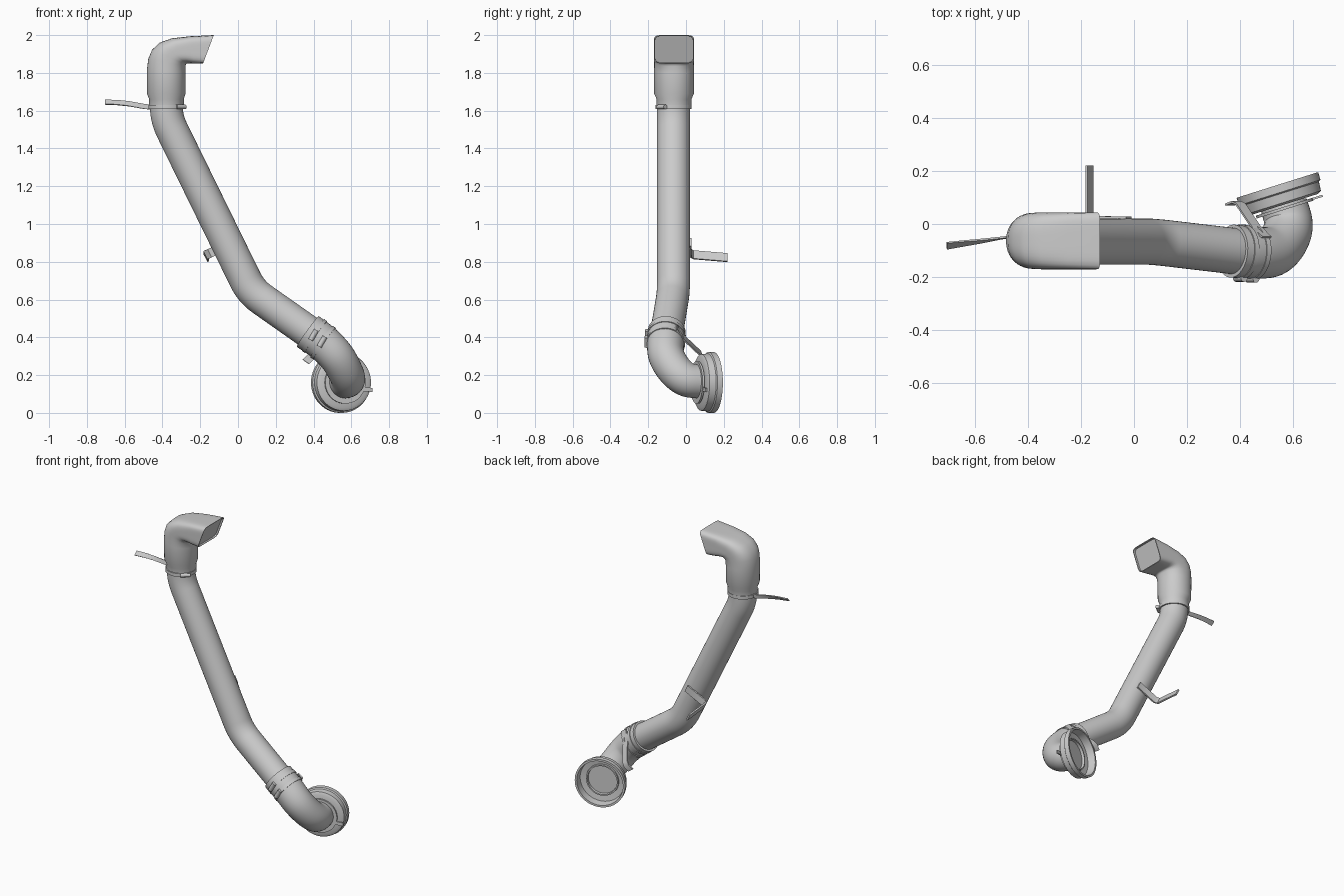
import bpy, math
from mathutils import Vector as V

if "Cube" in bpy.data.objects:
    bpy.data.objects.remove(bpy.data.objects["Cube"])


def make(name, rings, caps=True, angle=35):
    """Skin a list of closed rings (equal point counts) into a mesh."""
    n = len(rings[0])
    verts = [tuple(p) for r in rings for p in r]
    faces = [(i * n + j, i * n + (j + 1) % n, (i + 1) * n + (j + 1) % n, (i + 1) * n + j)
             for i in range(len(rings) - 1) for j in range(n)]
    if caps:
        faces += [tuple(range(n))[::-1], tuple((len(rings) - 1) * n + j for j in range(n))]
    me = bpy.data.meshes.new(name)
    me.from_pydata(verts, [], faces)
    ob = bpy.data.objects.new(name, me)
    bpy.context.collection.objects.link(ob)
    bpy.ops.object.select_all(action='DESELECT')
    bpy.context.view_layer.objects.active = ob
    ob.select_set(True)
    bpy.ops.object.mode_set(mode='EDIT')
    bpy.ops.mesh.select_all(action='SELECT')
    bpy.ops.mesh.normals_make_consistent(inside=False)
    bpy.ops.object.mode_set(mode='OBJECT')
    bpy.ops.object.shade_smooth_by_angle(angle=math.radians(angle))
    return ob


def tube(name, path, radii, seg=40):
    """Sweep a circle along a path, one radius per point or one for all."""
    path = [V(p) for p in path]
    if not isinstance(radii, (list, tuple)):
        radii = [radii] * len(path)
    up, rings = V((0.1, 1, 0.15)), []
    for i, p in enumerate(path):
        t = (path[min(i + 1, len(path) - 1)] - path[max(i - 1, 0)]).normalized()
        up = (up - t * up.dot(t)).normalized()
        side = t.cross(up)
        rings.append([p + radii[i] * (up * math.cos(a) + side * math.sin(a))
                      for a in (2 * math.pi * k / seg for k in range(seg))])
    return make(name, rings)


def fillet(pts, d, steps=7):
    """Round the inner corners of a polyline."""
    pts = [V(p) for p in pts]
    out = [pts[0]]
    for a, b, c in zip(pts, pts[1:], pts[2:]):
        s, e = b + (a - b).normalized() * d, b + (c - b).normalized() * d
        for k in range(steps + 1):
            t = k / steps
            out.append(s * (1 - t) ** 2 + b * 2 * t * (1 - t) + e * t * t)
    return out + [pts[-1]]


def spline(pts, steps=6):
    """Catmull-Rom curve through the points."""
    P = [V(p) for p in pts]
    P = [P[0] * 2 - P[1]] + P + [P[-1] * 2 - P[-2]]
    out = []
    for a, b, c, d in zip(P, P[1:], P[2:], P[3:]):
        for k in range(steps):
            t = k / steps
            out.append(0.5 * (2 * b + (c - a) * t + (2 * a - 5 * b + 4 * c - d) * t * t
                              + (3 * b - a - 3 * c + d) * t ** 3))
    return out + [P[-2]]


def revolve(name, origin, axis, profile, seg=56):
    """Turn (radius, offset) pairs around an axis."""
    o, n = V(origin), V(axis).normalized()
    u = n.cross(V((0, 0, 1))).normalized()
    w = n.cross(u)
    return make(name, [[o + n * d + r * (u * math.cos(a) + w * math.sin(a))
                        for a in (2 * math.pi * k / seg for k in range(seg))]
                       for r, d in profile])


def strap(name, path, widths, thick=0.008):
    """Flat bent strip; widths are full width vectors per point."""
    path, rings = [V(p) for p in path], []
    for i, p in enumerate(path):
        w = V(widths[i] if isinstance(widths, list) else widths)
        t = path[min(i + 1, len(path) - 1)] - path[max(i - 1, 0)]
        h = t.cross(w).normalized() * thick / 2
        w = w / 2
        rings.append([p + w + h, p + w - h, p - w - h, p - w + h])
    return make(name, rings)


def band(name, centre, axis, r, width):
    n = V(axis).normalized() * width / 2
    return tube(name, [V(centre) - n, V(centre) + n], r)


def screw(name, centre, axis, length, r=0.012):
    n = V(axis).normalized() * length / 2
    return tube(name, [V(centre) - n, V(centre) + n], r, 14)


# main pipe
Y = -0.066
tube("main_pipe", fillet([(-0.38, Y, 1.75), (-0.38, Y, 1.56), (0.07, Y, 0.642),
                          (0.40, -0.105, 0.41)], 0.07), 0.087)

# lower elbow
bend = spline([(0.37, -0.102, 0.431), (0.45, -0.108, 0.372), (0.52, -0.103, 0.30),
               (0.565, -0.058, 0.225), (0.582, 0.0, 0.178), (0.565, 0.07, 0.165)])
tube("lower_elbow", bend, [0.1 - 0.011 * i / (len(bend) - 1) for i in range(len(bend))])

# round inlet cup at the bottom, open to the back
n = V((-0.30, 0.953, 0))
cup = V((0.54, 0.147, 0.161))
revolve("inlet_cup", cup, n, [
    (0.085, -0.078), (0.135, -0.078), (0.15, -0.07), (0.153, -0.035), (0.161, -0.03),
    (0.161, 0), (0.148, 0), (0.142, -0.05), (0.105, -0.055), (0.103, -0.045),
    (0.095, -0.045), (0.093, -0.062)])
revolve("cup_clamp", cup, n, [(0.085, -0.097), (0.112, -0.097), (0.112, -0.086), (0.085, -0.086)])
u = V((0.953, 0.30, 0))
strap("cup_clamp_tab", [cup - n * 0.09 + u * 0.10 + V((0, 0, -0.035)),
                        cup - n * 0.09 + u * 0.15 + V((0, 0, -0.04))], (0, 0, 0.022))

# intake head: circle at the neck lofting into a rounded box mouth
# (inner x, z, outer x, z, half width, roundness power)
stations = [
    (-0.287, 1.61, -0.470, 1.61, 0.092, 2), (-0.287, 1.66, -0.470, 1.66, 0.092, 2),
    (-0.278, 1.69, -0.482, 1.69, 0.105, 2), (-0.278, 1.80, -0.482, 1.82, 0.105, 2.1),
    (-0.278, 1.835, -0.475, 1.875, 0.105, 2.3), (-0.276, 1.845, -0.455, 1.922, 0.106, 2.6),
    (-0.272, 1.849, -0.415, 1.96, 0.107, 3.0), (-0.260, 1.85, -0.35, 1.983, 0.107, 3.7),
    (-0.230, 1.85, -0.25, 1.994, 0.107, 5.5), (-0.185, 1.85, -0.128, 2.0, 0.107, 9)]


def section(s, k=1.0, push=0.0, seg=56):
    a, b = V((s[0], -0.0635, s[1])), V((s[2], -0.0635, s[3]))
    c, h = (a + b) / 2 + V((push, 0, 0)), (b - a) / 2
    out = []
    for i in range(seg):
        t = 2 * math.pi * (i + 0.5) / seg
        x, y = math.cos(t), math.sin(t)
        q = (abs(x) ** s[5] + abs(y) ** s[5]) ** (-1 / s[5]) * k
        out.append(c + h * x * q + V((0, s[4] * y * q, 0)))
    return out


end = stations[-1]
make("intake_head", [section(s) for s in stations]
     + [section(end, 0.95), section(end, 0.94, -0.012)], angle=40)

# upper clamp and mounting strap
band("upper_clamp", (-0.379, Y, 1.62), (0, 0, 1), 0.096, 0.022)
screw("upper_clamp_screw", (-0.303, -0.128, 1.62), (1, 0.8, 0), 0.06)
strap("upper_strap", [(-0.44, -0.045, 1.616), (-0.50, -0.053, 1.623), (-0.58, -0.065, 1.637),
                      (-0.64, -0.073, 1.643), (-0.705, -0.082, 1.645)],
      [(0, 0.002, 0.026), (0, 0.004, 0.026), (0, 0.012, 0.025), (0, 0.018, 0.024),
       (0, 0.024, 0.022)], 0.007)

# middle mounting bracket behind the pipe
strap("middle_bracket", [(-0.02, 0.023, 0.905), (-0.15, 0.025, 0.845), (-0.168, 0.04, 0.837),
                         (-0.168, 0.22, 0.822)], (0.022, 0, -0.043), 0.01)

# lower clamps with screws and strap
axis = V((0.8, -0.06, -0.57))
for i, (x, y, z) in enumerate([(0.405, -0.104, 0.407), (0.45, -0.107, 0.372)]):
    band(f"lower_clamp_{i + 1}", (x, y, z), axis, 0.1025, 0.02)
    screw(f"lower_clamp_screw_{i + 1}", (x - 0.005, y - 0.1, z + 0.005), (0.5, 0, 0.85), 0.06, 0.014)
strap("lower_strap", [(0.50, -0.05, 0.455), (0.465, -0.02, 0.405), (0.40, 0.076, 0.315),
                      (0.385, 0.083, 0.295), (0.36, 0.073, 0.27)], (0.034, 0, -0.024))
